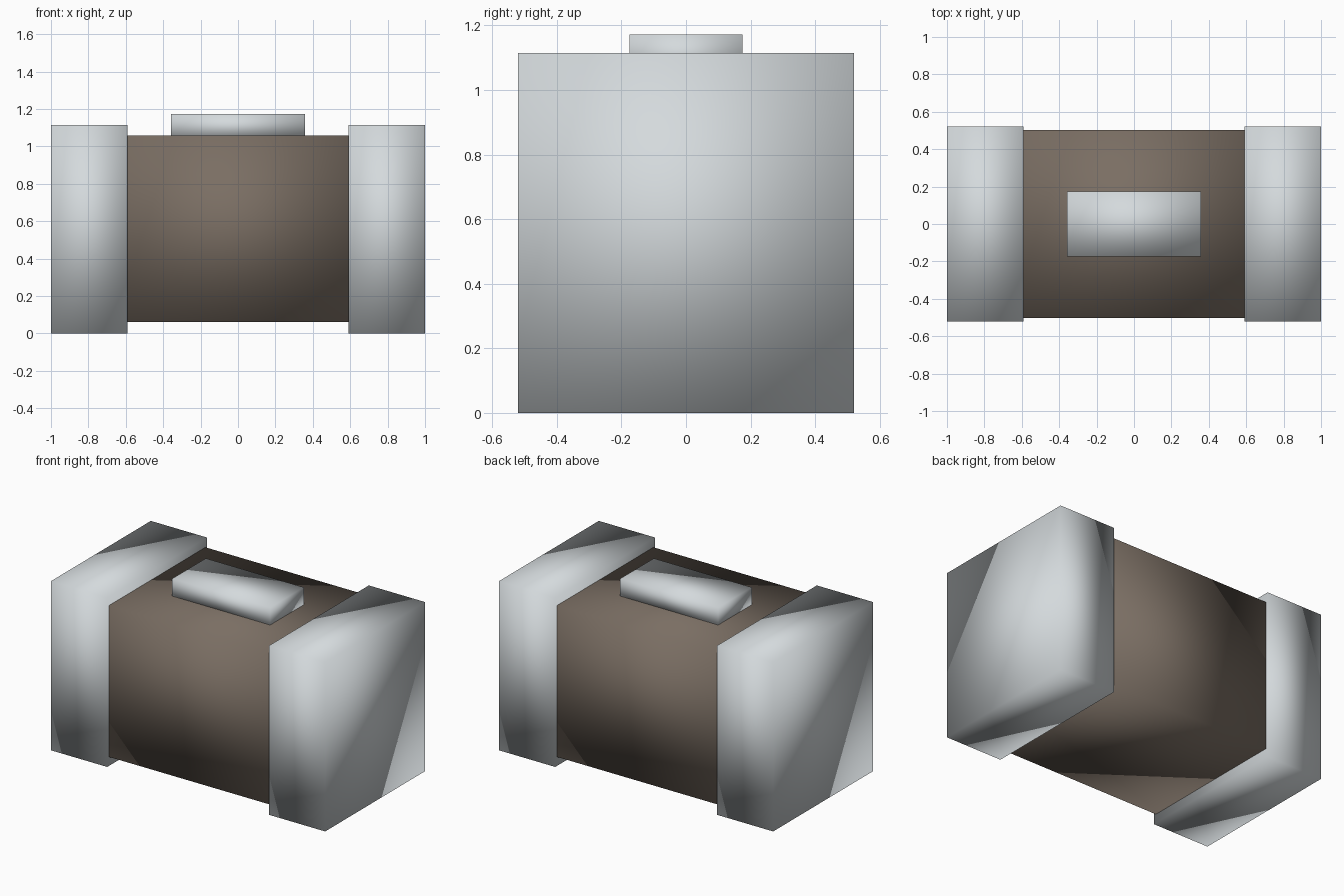
import bpy

default = bpy.data.objects.get("Cube")
if default:
    bpy.data.objects.remove(default, do_unlink=True)


def make_material(name, color):
    mat = bpy.data.materials.new(name)
    mat.use_nodes = True
    mat.diffuse_color = color
    mat.node_tree.nodes["Principled BSDF"].inputs["Base Color"].default_value = color
    return mat


def box(name, x, y, z, mat):
    """Smooth-shaded box spanning the (low, high) pairs x, y and z."""
    spans = (x, y, z)
    bpy.ops.mesh.primitive_cube_add(size=1, location=[sum(s) / 2 for s in spans])
    obj = bpy.context.object
    obj.name = name
    obj.scale = [s[1] - s[0] for s in spans]
    bpy.ops.object.transform_apply(location=False, rotation=False, scale=True)
    bpy.ops.object.shade_smooth()
    obj.data.materials.append(mat)
    return obj


silver = make_material("pale silver", (0.66, 0.70, 0.72, 1))
brown = make_material("dull brown", (0.195, 0.156, 0.125, 1))

# Central block
box("body", (-0.595, 0.595), (-0.503, 0.503), (0.06, 1.057), brown)

# Matching end blocks
box("left_end", (0.59, 1.0), (-0.52, 0.52), (0, 1.115), silver)
box("right_end", (-1.0, -0.59), (-0.52, 0.52), (0, 1.115), silver)

# Raised plate on top
box("top_plate", (-0.357, 0.357), (-0.175, 0.175), (1.04, 1.172), silver)
